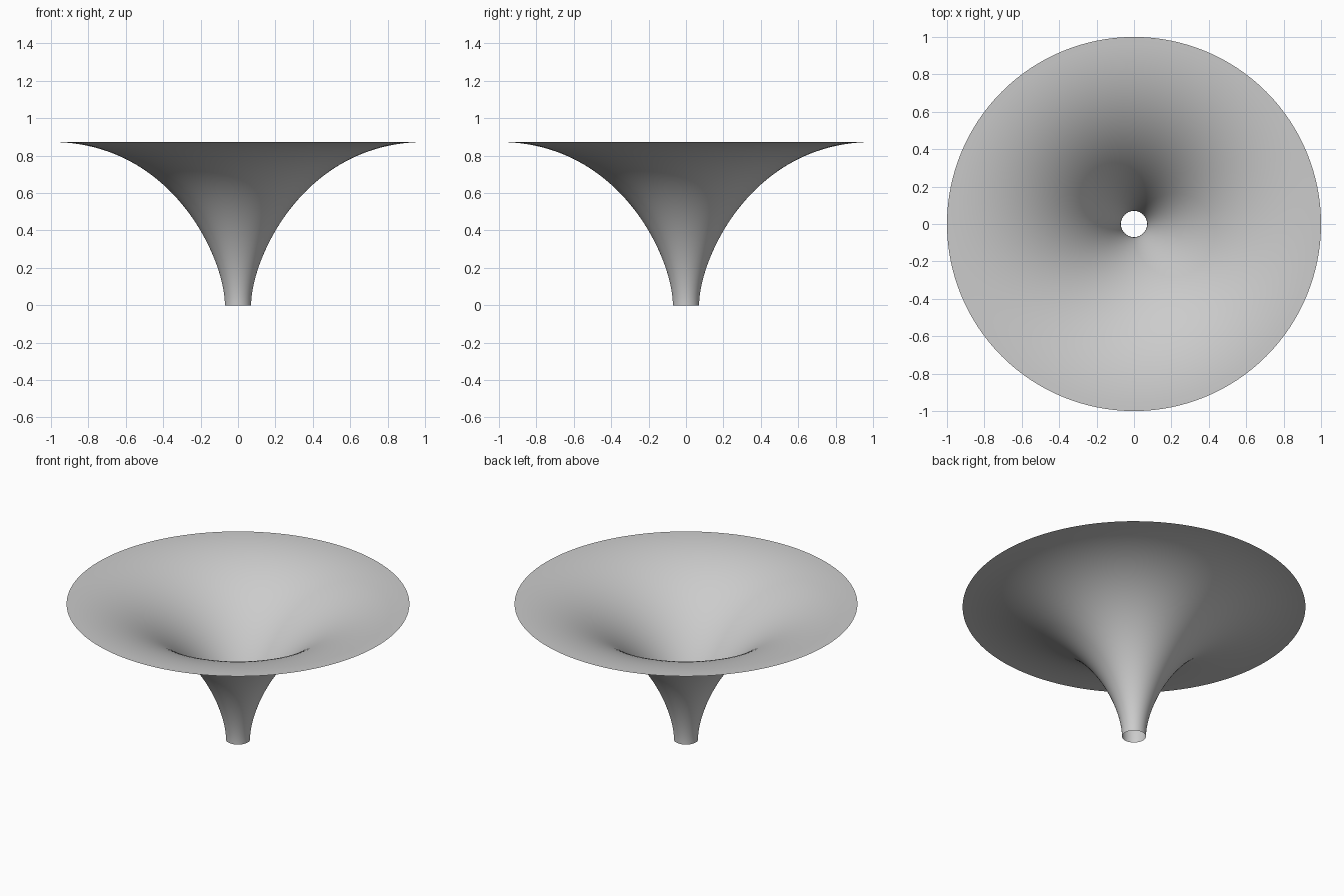
import bpy
import bmesh
import math
from mathutils import Vector
from mathutils.geometry import interpolate_bezier

cube = bpy.data.objects.get("Cube")
if cube:
    bpy.data.objects.remove(cube, do_unlink=True)

SEGMENTS = 128
HEIGHT = 0.873

# Plain grey material
grey = bpy.data.materials.new("plain_grey")
grey.use_nodes = True
colour = (0.6, 0.6, 0.6, 1.0)
grey.diffuse_color = colour
grey.node_tree.nodes["Principled BSDF"].inputs["Base Color"].default_value = colour

# Flared profile: upright at the spout, level at the rim
profile = interpolate_bezier(
    Vector((0.07, 0, 0)), Vector((0.07, 0, 0.25)),
    Vector((0.35, 0, HEIGHT)), Vector((1, 0, HEIGHT)), 48)

# Spin the profile into an open, thin-walled funnel
bm = bmesh.new()
verts = [bm.verts.new(p) for p in profile]
edges = [bm.edges.new(pair) for pair in zip(verts, verts[1:])]
bmesh.ops.spin(bm, geom=verts + edges, cent=(0, 0, 0), axis=(0, 0, 1),
               angle=math.tau, steps=SEGMENTS, use_duplicate=False)
bmesh.ops.remove_doubles(bm, verts=bm.verts[:], dist=0.0001)
bmesh.ops.recalc_face_normals(bm, faces=bm.faces[:])
# Make the inside of the bowl the front of the surface
if sum(f.normal.z * f.calc_area() for f in bm.faces) < 0:
    bmesh.ops.reverse_faces(bm, faces=bm.faces[:])
for face in bm.faces:
    face.smooth = True

mesh = bpy.data.meshes.new("funnel")
bm.to_mesh(mesh)
bm.free()
mesh.materials.append(grey)
funnel = bpy.data.objects.new("funnel", mesh)
bpy.context.collection.objects.link(funnel)
